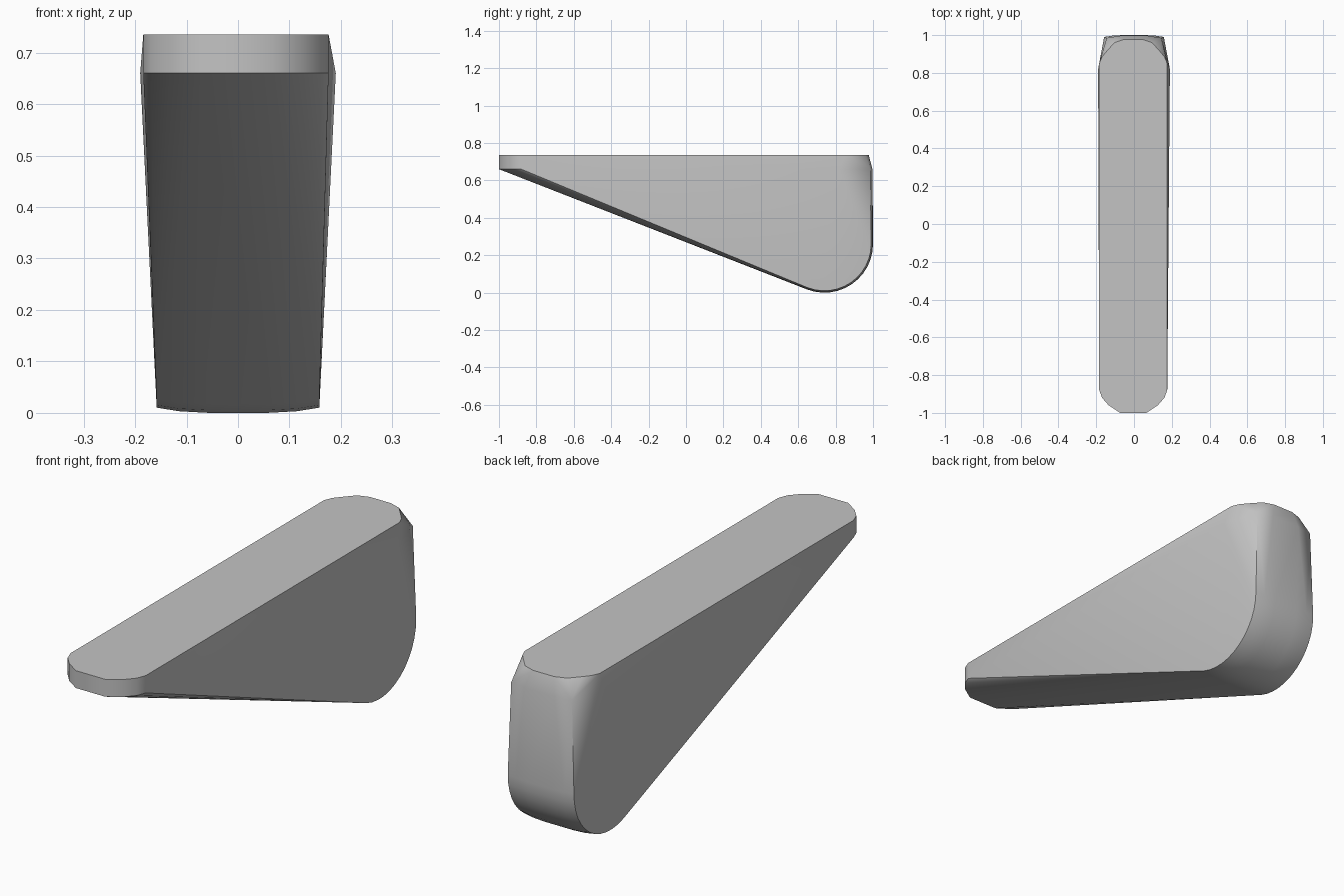
import bpy
import bmesh
from math import sin, cos, radians

cube = bpy.data.objects.get("Cube")
if cube:
    bpy.data.objects.remove(cube, do_unlink=True)

grey = bpy.data.materials.new("plain_grey")
grey.use_nodes = True
colour = (0.55, 0.55, 0.55, 1)
grey.diffuse_color = colour
grey.node_tree.nodes["Principled BSDF"].inputs["Base Color"].default_value = colour

TOP, LIP = 0.735, 0.66
points = []


def pair(x, y, z, shift=0.0):
    """Add a point and its mirror across the middle."""
    points.extend([(x + shift, y, z), (-x + shift, y, z)])


# Rounded front lip, with the same outline at its upper and lower edges
for x, y in [(0.07, -1.0), (0.13, -0.96), (0.165, -0.92), (0.18, -0.88)]:
    pair(x, y, TOP, -0.004)
    pair(x, y, LIP, -0.004)

# Rounded back end of the flat top
for x, y in [(0.05, 0.977), (0.1, 0.96), (0.14, 0.915), (0.165, 0.885), (0.18, 0.85)]:
    pair(x, y, TOP, -0.004)

# Upper back, slightly bulging below the top
for x, y in [(0.07, 0.997), (0.145, 0.985), (0.19, 0.82)]:
    pair(x, y, LIP)

# Rounded heel: bowed across its width, from the sloping underside to the back
for x, radius in [(0.06, 0.26), (0.115, 0.257), (0.158, 0.25)]:
    for i in range(13):
        a = radians(-111 + 111 * i / 12)
        pair(x, 0.74 + radius * cos(a), 0.26 + radius * sin(a))

bm = bmesh.new()
for p in points:
    bm.verts.new(p)
bmesh.ops.convex_hull(bm, input=bm.verts[:])
bmesh.ops.delete(bm, geom=[v for v in bm.verts if not v.link_faces], context="VERTS")
bmesh.ops.dissolve_limit(bm, angle_limit=radians(0.5), verts=bm.verts[:], edges=bm.edges[:])
bmesh.ops.recalc_face_normals(bm, faces=bm.faces[:])

mesh = bpy.data.meshes.new("wedge_body")
bm.to_mesh(mesh)
bm.free()
mesh.materials.append(grey)
body = bpy.data.objects.new("wedge_body", mesh)
bpy.context.collection.objects.link(body)

# Smooth the rounded ends and keep the rims crisp
bpy.ops.object.select_all(action="DESELECT")
body.select_set(True)
bpy.context.view_layer.objects.active = body
bpy.ops.object.shade_smooth_by_angle(angle=radians(35))
